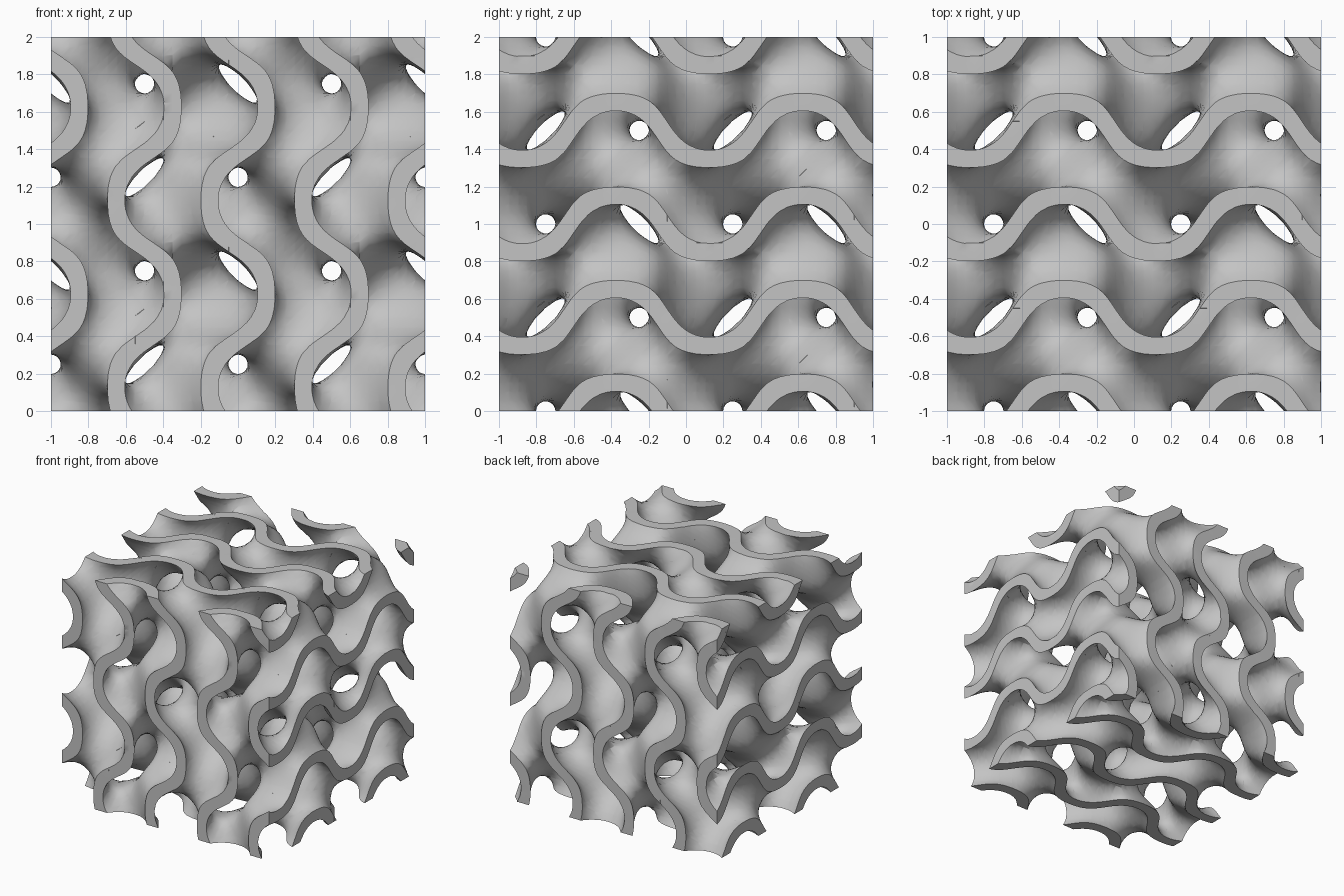
import bpy, bmesh
from math import sin, cos, tau

if "Cube" in bpy.data.objects:
    bpy.data.objects.remove(bpy.data.objects["Cube"])

CELLS = 40            # grid cells per side of the block
STEP = 2 / CELLS
LEVEL = 0.5           # half thickness of the wall in field units


def field(p):
    """Twisted triply periodic field with a period of one unit."""
    sx, sy, sz = (sin(tau * c) for c in p)
    cx, cy, cz = (cos(tau * c) for c in p)
    return sx * cy + sy * cz + sz * cx + cx * cy * cz - sx * sy * sz


def position(node):
    i, j, k = node
    return (i * STEP - 1, j * STEP - 1, k * STEP)


# Sample the block; nodes of the padding layer around it count as empty
span = range(-1, CELLS + 2)
values = {}
for i in span:
    for j in span:
        for k in span:
            node = (i, j, k)
            padded = min(node) < 0 or max(node) > CELLS
            values[node] = None if padded else field(position(node))


def solid(node):
    v = values[node]
    return v is not None and abs(v) < LEVEL


filled = {n for n in values if solid(n)}
points, lookup, triangles = [], {}, []


def crossing(a, b):
    """Index of the wall point between a filled node and an empty one."""
    capped = values[b] is None
    key = a if capped else (a, b)
    if key not in lookup:
        pa, pb = position(a), position(b)
        p = pa
        if not capped:
            level = LEVEL if values[b] > 0 else -LEVEL
            lo, hi, flo, fhi = 0.0, 1.0, values[a] - level, values[b] - level
            for _ in range(3):
                s = lo + (hi - lo) * flo / (flo - fhi)
                p = tuple(u + (w - u) * s for u, w in zip(pa, pb))
                f = field(p) - level
                if f * flo > 0:
                    lo, flo = s, f
                else:
                    hi, fhi = s, f
                if abs(f) < 0.001:
                    break
        lookup[key] = len(points)
        points.append(p)
    return lookup[key]


def add_triangle(a, b, c):
    if a != b and b != c and a != c:
        triangles.append((a, b, c))


def cut_tetrahedron(tet):
    full = [n for n in tet if n in filled]
    empty = [n for n in tet if n not in filled]
    if len(full) == 1:
        add_triangle(*(crossing(full[0], e) for e in empty))
    elif len(full) == 3:
        add_triangle(*(crossing(f, empty[0]) for f in full))
    elif len(full) == 2:
        (a, b), (c, d) = full, empty
        ac, ad, bd, bc = crossing(a, c), crossing(a, d), crossing(b, d), crossing(b, c)
        add_triangle(ac, ad, bd)
        add_triangle(ac, bd, bc)


# Each cell splits into six tetrahedra along its main diagonal
paths = []
for first in range(3):
    for second in range(3):
        if first != second:
            start = tuple(int(ax == first) for ax in range(3))
            mid = tuple(int(ax in (first, second)) for ax in range(3))
            paths.append(((0, 0, 0), start, mid, (1, 1, 1)))
corners = [(a, b, c) for a in (0, 1) for b in (0, 1) for c in (0, 1)]

for i in span[:-1]:
    for j in span[:-1]:
        for k in span[:-1]:
            count = sum((i + a, j + b, k + c) in filled for a, b, c in corners)
            if 0 < count < len(corners):
                for path in paths:
                    cut_tetrahedron([(i + a, j + b, k + c) for a, b, c in path])

# Lattice block: two wavy skins joined by flat caps on the six sides
mesh = bpy.data.meshes.new("lattice_block")
mesh.from_pydata(points, [], triangles)
bm = bmesh.new()
bm.from_mesh(mesh)
bmesh.ops.recalc_face_normals(bm, faces=bm.faces)
bmesh.ops.remove_doubles(bm, verts=bm.verts, dist=0.004)
bm.to_mesh(mesh)
bm.free()

block = bpy.data.objects.new("lattice_block", mesh)
bpy.context.collection.objects.link(block)

# Plain grey material
grey = bpy.data.materials.new("plain_grey")
grey.use_nodes = True
colour = (0.55, 0.55, 0.55, 1)
grey.diffuse_color = colour
grey.node_tree.nodes["Principled BSDF"].inputs["Base Color"].default_value = colour
mesh.materials.append(grey)

# Smooth skins with crisp cap edges
bpy.ops.object.select_all(action="DESELECT")
block.select_set(True)
bpy.context.view_layer.objects.active = block
bpy.ops.object.shade_smooth_by_angle(angle=0.6)
